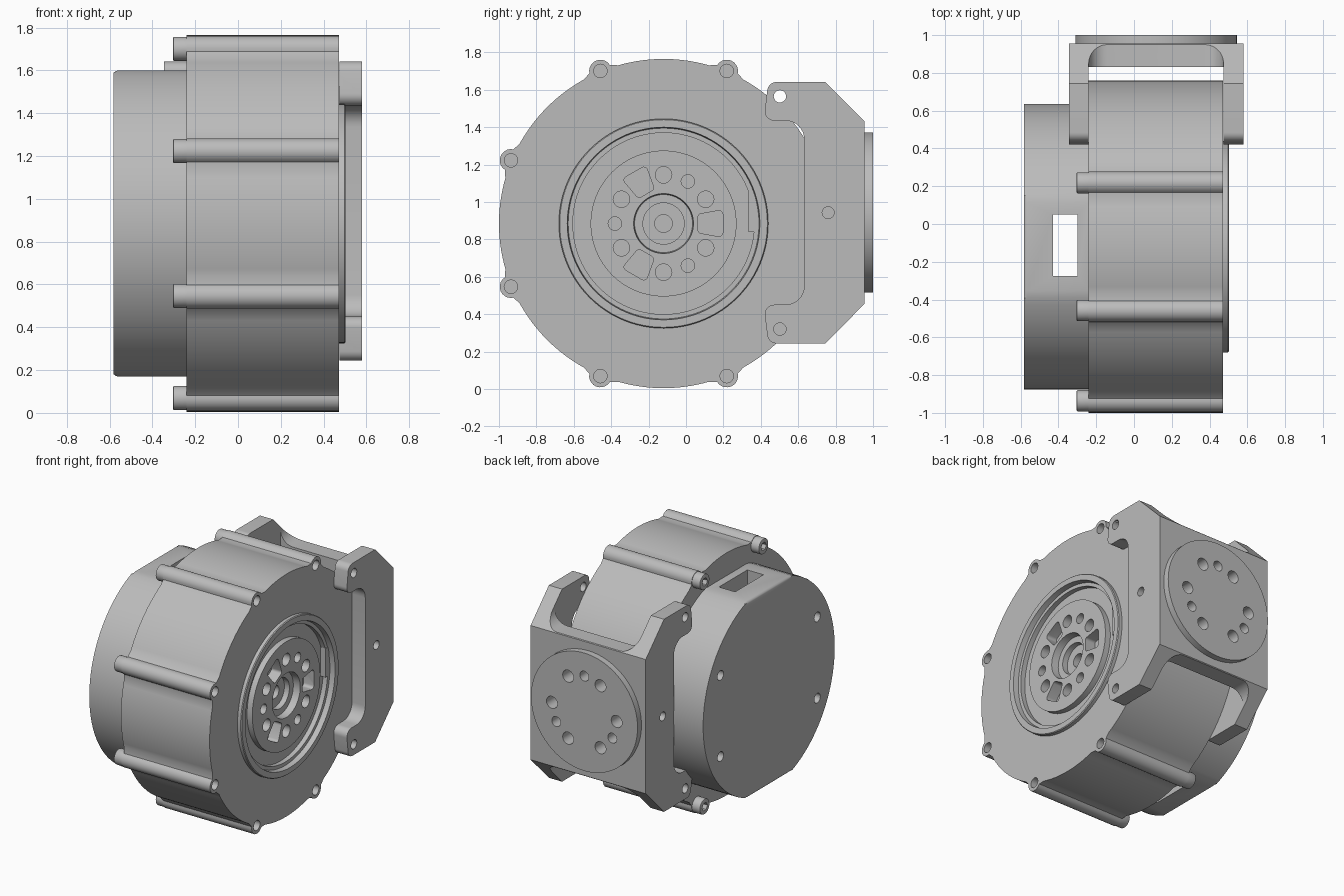
import bpy, bmesh
from math import sin, cos, radians, hypot, pi
from mathutils import Vector

if "Cube" in bpy.data.objects:
    bpy.data.objects.remove(bpy.data.objects["Cube"])

grey = bpy.data.materials.new("satin grey metal")
grey.use_nodes = True
GREY = (0.5, 0.5, 0.5, 1)
grey.diffuse_color = GREY
grey.node_tree.nodes["Principled BSDF"].inputs["Base Color"].default_value = GREY

CY, CZ = -0.12, 0.885          # motor axis
BX, BZ = 0.117, 0.943          # bracket centre
LOBES = [22.5 + 45 * k for k in range(1, 7)]
LOBE_R = 0.883


def polar(cu, cv, r, deg):
    return cu + r * cos(radians(deg)), cv + r * sin(radians(deg))


def circle(cu, cv, r, n=32):
    return [polar(cu, cv, r, 360 * i / n) for i in range(n)]


def rect(u0, u1, v0, v1):
    return [(u0, v0), (u1, v0), (u1, v1), (u0, v1)]


def rounded(corners, steps=8):
    """Polygon of (u, v, radius) corners with rounded corners."""
    out = []
    for i, (u, v, r) in enumerate(corners):
        p = Vector((u, v))
        if r == 0:
            out.append(tuple(p))
            continue
        a = (Vector(corners[i - 1][:2]) - p).normalized()
        b = (Vector(corners[(i + 1) % len(corners)][:2]) - p).normalized()
        half = a.angle(b) / 2
        centre = p + (a + b).normalized() * r / sin(half)
        reach = r / (sin(half) / cos(half))
        s, e = p + a * reach - centre, p + b * reach - centre
        for k in range(steps + 1):
            d = s.normalized().slerp(e.normalized(), k / steps)
            out.append(tuple(centre + d * r))
    return out


def prism(bm, pts, t0, t1, axis="x"):
    """Extrude a 2D outline along an axis."""
    place = {"x": lambda u, v, t: (t, u, v),
             "y": lambda u, v, t: (u, t, v),
             "z": lambda u, v, t: (u, v, t)}[axis]
    lo = [bm.verts.new(place(u, v, t0)) for u, v in pts]
    hi = [bm.verts.new(place(u, v, t1)) for u, v in pts]
    bm.faces.new(lo)
    bm.faces.new(hi)
    for i in range(len(pts)):
        bm.faces.new((lo[i - 1], lo[i], hi[i], hi[i - 1]))


def lathe(bm, profile):
    """Spin (radius, x) points about the motor axis."""
    vs = [bm.verts.new((x, CY, CZ + r)) for r, x in profile]
    es = [bm.edges.new((a, b)) for a, b in zip(vs, vs[1:])]
    bmesh.ops.spin(bm, geom=vs + es, cent=(0, CY, CZ), axis=(1, 0, 0),
                   angle=2 * pi, steps=96)
    bmesh.ops.remove_doubles(bm, verts=bm.verts, dist=1e-4)


def soften(bm, index, value, width, segments=3):
    """Bevel the rim edges lying in one plane."""
    rim = [e for e in bm.edges
           if all(abs(v.co[index] - value) < 1e-4 for v in e.verts)]
    bmesh.ops.bevel(bm, geom=rim, offset=width, segments=segments,
                    affect="EDGES", profile=0.5)


def finish(bm, name):
    bmesh.ops.recalc_face_normals(bm, faces=bm.faces)
    mesh = bpy.data.meshes.new(name)
    bm.to_mesh(mesh)
    bm.free()
    mesh.materials.append(grey)
    ob = bpy.data.objects.new(name, mesh)
    bpy.context.collection.objects.link(ob)
    return ob


def select(ob):
    bpy.ops.object.select_all(action="DESELECT")
    ob.select_set(True)
    bpy.context.view_layer.objects.active = ob


def cut(ob, shapes):
    """Subtract a set of separate prisms from a part."""
    bm = bmesh.new()
    for shape in shapes:
        prism(bm, *shape)
    cutter = finish(bm, "cutter")
    cutter.hide_render = True
    mod = ob.modifiers.new("cut", "BOOLEAN")
    mod.operation, mod.solver, mod.object = "DIFFERENCE", "EXACT", cutter
    select(ob)
    bpy.ops.object.modifier_apply(modifier=mod.name)
    bpy.data.objects.remove(cutter)


def smooth(ob):
    select(ob)
    bpy.ops.object.shade_smooth_by_angle(angle=radians(30))


parts = []

# Main housing: round body with six bolt lobes
outline = []
for a, nxt in zip(LOBES, LOBES[1:] + [LOBES[0] + 360]):
    cu, cv = polar(CY, CZ, LOBE_R, a)
    outline += [polar(cu, cv, 0.06, a + p) for p in range(-80, 81, 16)]
    n = round((nxt - a - 13) / 2)
    outline += [polar(CY, CZ, 0.88, a + 6.5 + (nxt - a - 13) * i / n)
                for i in range(n + 1)]
bm = bmesh.new()
prism(bm, outline, -0.24, 0.472)
housing = finish(bm, "housing")
bolts = [polar(CY, CZ, LOBE_R, a) for a in LOBES]
cut(housing, [(circle(CY, CZ, 0.56, 96), 0.25, 0.6)])
cut(housing, [(circle(u, v, 0.036, 20), 0.39, 0.6) for u, v in bolts])
parts.append(housing)

# Output face: raised rim, groove, rotor and stepped centre bore
bm = bmesh.new()
lathe(bm, [(0, 0.25), (0.56, 0.25), (0.56, 0.497), (0.555, 0.503),
           (0.515, 0.503), (0.51, 0.465), (0.485, 0.465), (0.485, 0.43),
           (0.39, 0.43), (0.39, 0.472), (0.16, 0.472), (0.155, 0.42),
           (0.11, 0.42), (0.11, 0.38), (0.047, 0.38), (0.047, 0.32),
           (0, 0.32)])
rotor = finish(bm, "output_rotor")
holes = []
for group in (60, 180, 300):
    for off in (-30, 0, 30):
        u, v = polar(CY, CZ, 0.26, group + off)
        holes.append((circle(u, v, 0.036 if off == 0 else 0.044, 20), 0.39, 0.6))
    w = group - 60
    window = [polar(CY, CZ, r, w + d) + (0.02,)
              for r, d in ((0.19, -15), (0.325, -13), (0.325, 13), (0.19, 15))]
    holes.append((rounded(window, 4), 0.39, 0.6))
cut(rotor, holes)
parts.append(rotor)

# Small locating key in the groove
bm = bmesh.new()
prism(bm, rect(0.335, 0.375, 0.84, 1.05), 0.42, 0.468)
parts.append(finish(bm, "groove_key"))

# Rear cover with flat top and bottom, cable slot and four screw holes
bm = bmesh.new()
flat = 0.714
prism(bm, [(u, max(CZ - flat, min(CZ + flat, v)))
           for u, v in circle(CY, CZ, 0.755, 120)
           if abs(v - CZ) < flat or abs(hypot(flat, u - CY) - 0.755) < 0.006],
      -0.582, -0.235)
soften(bm, 0, -0.582, 0.018)
cover = finish(bm, "rear_cover")
cut(cover, [(rect(-0.43, -0.30, -0.275, 0.05), -0.1, 2, "z")])
cut(cover, [(circle(CY + sy * 0.555, CZ + sz * 0.295, 0.035, 20), -0.7, -0.53)
            for sy in (-1, 1) for sz in (-1, 1)])
parts.append(cover)

# Socket-head bolts at the back of each lobe
for i, (u, v) in enumerate(bolts):
    bm = bmesh.new()
    prism(bm, circle(u, v, 0.056), -0.304, -0.235)
    soften(bm, 0, -0.304, 0.006, 2)
    bolt = finish(bm, f"bolt_head_{i + 1}")
    cut(bolt, [(circle(u, v, 0.03, 6), -0.4, -0.265)])
    parts.append(bolt)

# Mounting bracket: two C-shaped side plates joined by a back wall
top = [(0.415, 1.435, 0.05), (0.44, 1.642, 0.05), (0.745, 1.642, 0),
       (0.955, 1.43, 0)]
inner = [(0.632, 1.435, 0.1)]
half = inner + top
lower = [(u, 2 * BZ - v, r) for u, v, r in reversed(half)]
bm = bmesh.new()
prism(bm, rounded(half + lower), -0.345, 0.58)
bracket = finish(bm, "bracket")
cut(bracket, [(rect(-0.24, 0.474, 0.3, 0.83), -0.1, 2, "z")])
notch = [(-0.24, 1.435, 0.1), (0.474, 1.435, 0.1), (0.474, 1.8, 0), (-0.24, 1.8, 0)]
cut(bracket, [(rounded(notch), 0.3, 1.2, "y"),
              (rounded([(u, 2 * BZ - v, r) for u, v, r in notch]), 0.3, 1.2, "y")])
cut(bracket, [(circle(0.502, BZ + 0.622, 0.033, 20), -1, 1),
              (circle(0.502, BZ - 0.622, 0.033, 20), -1, 1)])
cut(bracket, [(circle(0.76, BZ, 0.032, 20), x, x + 0.2) for x in (-0.45, 0.482)])
parts.append(bracket)

# Round mounting pad on the bracket back
bm = bmesh.new()
prism(bm, circle(BX, BZ, 0.428, 96), 0.95, 1.0, "y")
soften(bm, 1, 1.0, 0.012, 1)
pad = finish(bm, "mounting_pad")
drill = [(circle(*polar(BX, BZ, 0.26, g + off), 0.036 if off == 0 else 0.044, 20),
          0.9, 1.1, "y") for g in (90, 210, 330) for off in (-30, 0, 30)]
cut(pad, drill)
cut(bracket, drill)
parts.append(pad)

for part in parts:
    smooth(part)
